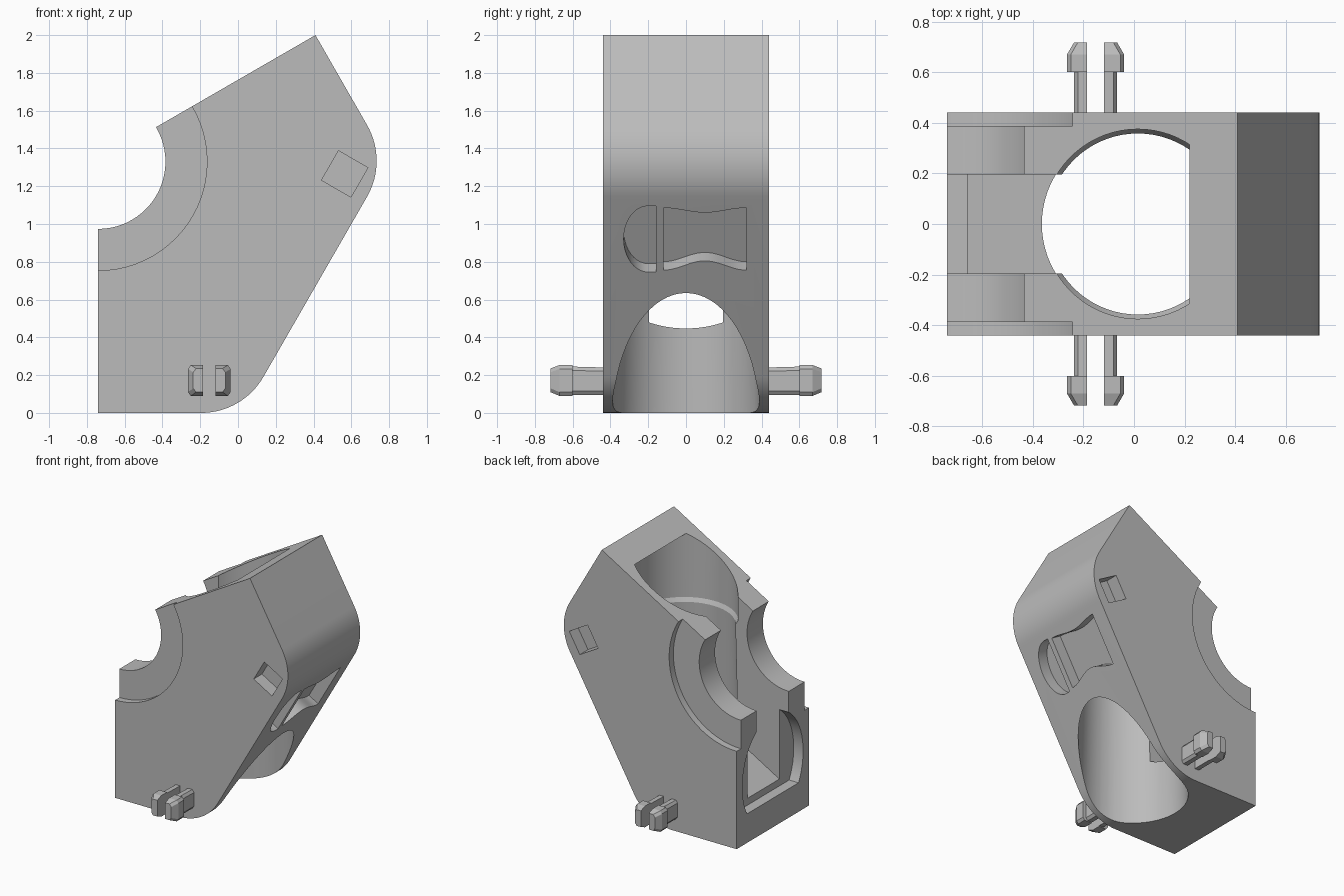
import bpy, bmesh
from math import sin, cos, pi, radians, sqrt
from mathutils import Vector

cube = bpy.data.objects.get("Cube")
if cube:
    bpy.data.objects.remove(cube)

grey = bpy.data.materials.new("plain grey")
grey.use_nodes = True
grey.diffuse_color = (0.5, 0.5, 0.5, 1)
grey.node_tree.nodes["Principled BSDF"].inputs["Base Color"].default_value = (0.5, 0.5, 0.5, 1)


def loft(name, rings):
    """Closed solid through rings holding the same number of points."""
    bm = bmesh.new()
    loops = [[bm.verts.new(p) for p in ring] for ring in rings]
    n = len(loops[0])
    for a, b in zip(loops, loops[1:]):
        for i in range(n):
            j = (i + 1) % n
            bm.faces.new((a[i], a[j], b[j], b[i]))
    bm.faces.new(loops[0])
    bm.faces.new(loops[-1])
    bmesh.ops.recalc_face_normals(bm, faces=bm.faces)
    mesh = bpy.data.meshes.new(name)
    bm.to_mesh(mesh)
    bm.free()
    mesh.materials.append(grey)
    ob = bpy.data.objects.new(name, mesh)
    bpy.context.collection.objects.link(ob)
    return ob


def slab(name, outline, y0, y1):
    """Side outline (x, z) extruded along y."""
    return loft(name, [[(x, y, z) for x, z in outline] for y in (y0, y1)])


def arc(cx, cz, r, a0, a1, n=16):
    angles = [radians(a0 + (a1 - a0) * i / n) for i in range(n + 1)]
    return [(cx + r * cos(a), cz + r * sin(a)) for a in angles]


def circle(cx, cz, r, n=72):
    return arc(cx, cz, r, 0, 360 - 360 / n, n - 1)


def finish(ob):
    bpy.ops.object.select_all(action="DESELECT")
    ob.select_set(True)
    bpy.context.view_layer.objects.active = ob
    bpy.ops.object.shade_smooth_by_angle(angle=radians(25))


def cut(ob, cutter):
    mod = ob.modifiers.new("cut", "BOOLEAN")
    mod.operation, mod.solver, mod.object = "DIFFERENCE", "EXACT", cutter
    bpy.context.view_layer.objects.active = ob
    bpy.ops.object.modifier_apply(modifier=mod.name)
    bpy.data.objects.remove(cutter)


# Bent block with two rounded outer corners
PIVOT = (-0.74, 1.33)
HALF = 0.44
outline = [(-0.74, 0)]
outline += arc(-0.195, 0.38, 0.38, -90, -30)
outline += arc(0.354, 1.334, 0.38, -30, 30)
outline += [(0.41, 2.0), (-0.74, 1.336)]
block = slab("elbow_block", outline, -HALF, HALF)

# Hinge saddle and the shallow step around it
cut(block, slab("saddle_cutter", circle(*PIVOT, 0.356), -1, 1))
for s in (-1, 1):
    cut(block, slab("step_cutter", circle(*PIVOT, 0.576), s * 0.388, s * 0.6))

# Upright bore: tapered below, wider above a small ledge, closed by a flat cap
bore = [(-0.1, 0.392), (1.37, 0.358), (1.4, 0.375), (1.89, 0.375)]
cut(block, loft("bore_cutter", [[(x, y, z) for x, y in circle(0.015, 0, r)] for z, r in bore]))

# Slot between the hinge ears, with a sloping floor
slot = [(-0.9, 0.138), (-0.2, 0.542), (-0.2, 2.1), (-0.9, 2.1)]
cut(block, slab("slot_cutter", slot, -0.195, 0.195))

# Shallow rounded pocket in the end face
pocket = [(0.37 * cos(a), 0.45 + 0.427 * sin(a))
          for a in [radians(-32 + 244 * i / 40) for i in range(41)]]
cut(block, loft("pocket_cutter", [[(x, y, z) for y, z in pocket] for x in (-0.9, -0.66)]))

# Square sockets on both cheeks
socket = arc(0.565, 1.265, 0.127, 15, 285, 3)
for s in (-1, 1):
    cut(block, slab("socket_cutter", socket, s * 0.34, s * 0.6))

# Recesses in the sloping back: a waisted panel and a D shape
UP = Vector((0.5, 0, sqrt(0.75)))
OUT = Vector((sqrt(0.75), 0, -0.5))
FOOT = Vector((0.024, 0, 0))


def back_recess(name, shape, depth):
    rings = [[FOOT + UP * (z / UP.z) + OUT * d + Vector((0, y, 0)) for y, z in shape]
             for d in (-depth, 0.1)]
    cut(block, loft(name, rings))


def waist(i):
    return 0.025 * (1 + cos(pi * (i / 6 - 1)))


steps = range(13)
panel = [(-0.12 + 0.44 * i / 12, 0.755 + waist(i)) for i in steps]
panel += [(0.32 - 0.44 * i / 12, 1.085 - 0.5 * waist(i)) for i in steps]
back_recess("panel_cutter", panel, 0.09)
dee = [(-0.16, 0.745)]
dee += [(-0.2 + 0.13 * cos(a), 0.92 + 0.175 * sin(a))
        for a in [-pi / 2 - pi * i / 20 for i in range(21)]]
dee += [(-0.16, 1.095)]
back_recess("dee_cutter", dee, 0.09)
finish(block)

# Barbed snap clips: a pair of prongs on each cheek
# Each station: distance out, outer reach, bottom, top
stations = [(0.42, 0.085, 0.095, 0.24), (0.6, 0.085, 0.095, 0.245),
            (0.601, 0.113, 0.09, 0.253), (0.67, 0.113, 0.09, 0.253),
            (0.718, 0.085, 0.11, 0.235)]
for s, side in ((-1, "front"), (1, "back")):
    for m, hand in ((-1, "right"), (1, "left")):
        rings = []
        for y, reach, z0, z1 in stations:
            a, b = -0.152 + m * 0.034, -0.152 + m * reach
            c = b - m * 0.015
            rings.append([(a, s * y, z0), (c, s * y, z0), (b, s * y, z0 + 0.02),
                          (b, s * y, z1 - 0.02), (c, s * y, z1), (a, s * y, z1)])
        loft(f"{side}_{hand}_clip_prong", rings)
